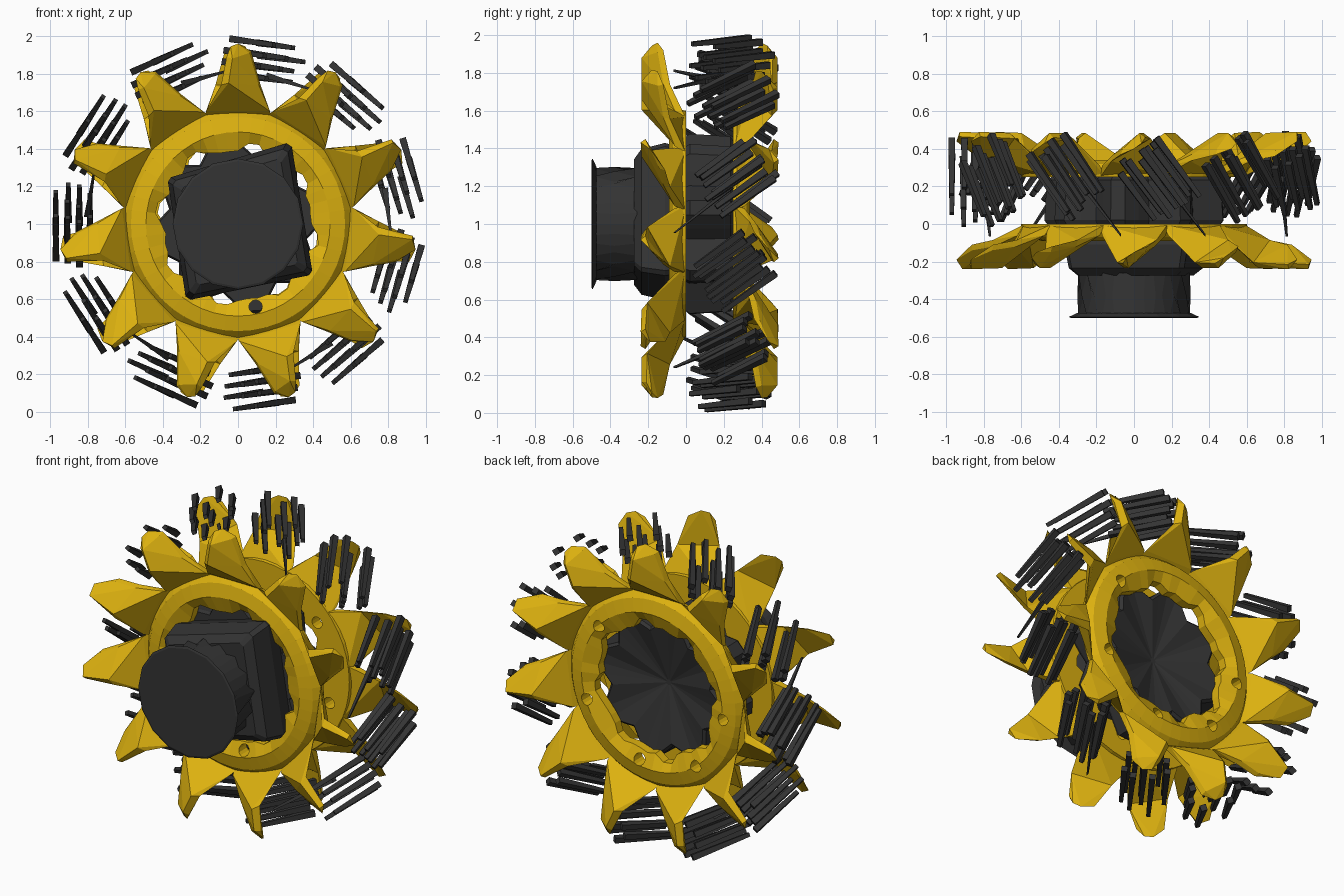
import bpy, bmesh, math, random
from mathutils import Vector

if "Cube" in bpy.data.objects:
    bpy.data.objects.remove(bpy.data.objects["Cube"])

random.seed(4)
TAU = 2 * math.pi
STEP = TAU / 11


def material(name, rgb):
    m = bpy.data.materials.new(name)
    m.diffuse_color = (*rgb, 1)
    m.use_nodes = True
    m.node_tree.nodes["Principled BSDF"].inputs["Base Color"].default_value = m.diffuse_color
    return m


YELLOW = material("yellow paint", (0.72, 0.44, 0.005))
DARK = material("dark steel", (0.034, 0.034, 0.034))


def polar(a, r, y, t=0.0):
    """Point around the wheel axle: angle, radius, depth, tangent offset."""
    return Vector((r * math.cos(a) - t * math.sin(a), y,
                   1 + r * math.sin(a) + t * math.cos(a)))


def finish(name, bm, mat):
    bmesh.ops.recalc_face_normals(bm, faces=bm.faces[:])
    me = bpy.data.meshes.new(name)
    bm.to_mesh(me)
    bm.free()
    me.materials.append(mat)
    ob = bpy.data.objects.new(name, me)
    bpy.context.collection.objects.link(ob)
    return ob


def hull(bm, points):
    verts = [bm.verts.new(p) for p in points]
    res = bmesh.ops.convex_hull(bm, input=verts)
    spare = [v for v in res["geom_interior"] if isinstance(v, bmesh.types.BMVert)]
    bmesh.ops.delete(bm, geom=spare, context='VERTS')


def loft(name, loops, mat, caps=True, closed=False):
    """Bridge equal loops of points into one skin."""
    bm = bmesh.new()
    vs = [[bm.verts.new(p) for p in loop] for loop in loops]
    pairs = list(zip(vs, vs[1:])) + ([(vs[-1], vs[0])] if closed else [])
    for a, b in pairs:
        n = len(a)
        for i in range(n):
            j = (i + 1) % n
            bm.faces.new((a[i], a[j], b[j], b[i]))
    if caps:
        bm.faces.new(vs[0])
        bm.faces.new(vs[-1][::-1])
    return finish(name, bm, mat)


def circle(n, r, y, wave=0.0, phase=0):
    return [polar(i * TAU / n, r + (wave if (i + phase) % 2 else 0), y)
            for i in range(n)]


def depth(side, d):
    """Front wheel grows towards -y, rear wheel grows towards +y."""
    return -d if side == "front" else 0.25 + d


# Toothed rings; each tooth is a twisted blade with its leading edge raised
BASE = [(-.18, .56, 0), (.18, .56, 0), (-.17, .60, .06), (.17, .60, .06)]
KNEE = [(-.12, .74, .085), (-.11, .74, .12), (.05, .75, .235), (.09, .74, .205)]
BLUNT = [(-.07, .92, .12), (-.06, .91, .15), (.03, .88, .235), (.06, .89, .21),
         (0, .96, .15), (.04, .945, .18)]
POINTED = [(-.08, .86, .11), (-.07, .86, .14), (.05, .93, .24), (.07, .93, .215),
           (.0, .955, .19)]
BLUNT_TEETH = {0, 1, 5, 6, 10}
HOLES = {"front": ((-78, .45),),
         "rear": ((-78, .46), (-20, .49), (40, .49), (185, .49), (232, .49))}
NOTCH = math.radians(-10)

for side in ("front", "rear"):
    n = 48
    jag = [random.uniform(.425, .445) if math.cos(8 * (i * TAU / n - NOTCH)) > .5
           else random.uniform(.385, .41) for i in range(n)]
    profile = [(.60, 0), (.605, .03), (.57, .07), (.49, .09), (None, .055), (None, 0)]
    loops = [[polar(i * TAU / n, r or jag[i], depth(side, d)) for i in range(n)]
             for r, d in profile]
    ring = loft(side + "_ring", loops, YELLOW, caps=False, closed=True)

    # Bolt holes through the ring
    bm = bmesh.new()
    for deg, rad in HOLES[side]:
        c = polar(math.radians(deg), rad, 0)
        hull(bm, [c + Vector((.036 * math.cos(k * TAU / 12), y, .036 * math.sin(k * TAU / 12)))
                  for k in range(12) for y in (depth(side, -.03), depth(side, .15))])
    cutter = finish(side + "_hole_cutter", bm, YELLOW)
    cutter.hide_render = True
    cutter.hide_viewport = True
    cut = ring.modifiers.new("bolt holes", 'BOOLEAN')
    cut.operation = 'DIFFERENCE'
    cut.solver = 'EXACT'
    cut.object = cutter

    # Teeth, some blunt and some pointed; the rear wheel is the front one turned round
    bm = bmesh.new()
    s = 1 if side == "front" else -1
    for k in range(11):
        a = math.pi / 2 - k * STEP

        def place(pts):
            return [polar(a, r, depth(side, d), t * s) for t, r, d in pts]
        hull(bm, place(BASE + KNEE))
        hull(bm, place(KNEE + (BLUNT if k in BLUNT_TEETH else POINTED)))
    finish(side + "_teeth", bm, YELLOW)

# Lobed drum between the rings, dished at the rear
lobes = [.375, .42, .48, .49, .42]
drum = [[polar(NOTCH + (i - .25) * TAU / 40, lobes[i % 5] * s, y) for i in range(40)]
        for s, y in ((.97, 0), (1, .02), (.97, .235), (.92, .25), (.04, .17))]
loft("drum", drum, DARK)

# Square gearbox, slightly turned, with uneven corners
corners = [(57, .50), (147, .435), (236, .475), (326, .465)]
box = [[polar(math.radians(d + off), r * s, y) for d, r in corners for off in (-2, 2)]
       for s, y in ((.80, -.275), (.93, -.235), (1, -.11), (.93, .01))]
loft("gearbox", box, DARK)

# Fluted collar with zigzag facets
collar = [circle(32, .27, -.49, wave=.032),
          circle(32, .27, -.38, wave=.032, phase=1),
          circle(32, .27, -.26, wave=.032)]
loft("fluted_collar", collar, DARK)

# End flange
loft("end_flange", [circle(16, .335, -.5), circle(16, .348, -.495),
                    circle(16, .305, -.475)], DARK)

# Bundles of slanted bristles around the rim
bm = bmesh.new()
rows = [(.79, (-.06, .07)), (.85, (-.11, 0, .11)),
        (.91, (-.12, -.01, .10)), (.972, (-.06, .06))]
for g in range(11):
    mid = math.radians(82) - g * STEP
    along = polar(mid, 0, 0, 1) - polar(mid, 0, 0)
    out = polar(mid, 1, 0) - polar(mid, 0, 0)
    for r, shifts in rows:
        for sh in shifts:
            a = mid + sh + random.uniform(-.02, .02)
            center = polar(a, r, .24 - sh * .65 + random.uniform(-.03, .03))
            size = random.uniform(.85, 1.08)
            axis = along * .108 * size + Vector((0, .145 * size, 0))
            across = along * .8 - Vector((0, .6, 0))
            hull(bm, [center + axis * e + across * p * w + out * q * w
                      for e, w in ((-1, .012), (1, .018))
                      for p in (-1, 1) for q in (-1, 1)])
    # A longer stray bristle reaching forward
    if g % 2 == 0:
        a = mid - .16
        hull(bm, [polar(a, .80 + q, y + t, x) for x, y, w in ((-.15, -.06, .006), (.09, .24, .016))
                  for t, q in ((-w, -w), (w, -w), (w, w), (-w, w))])
finish("bristles", bm, DARK)
